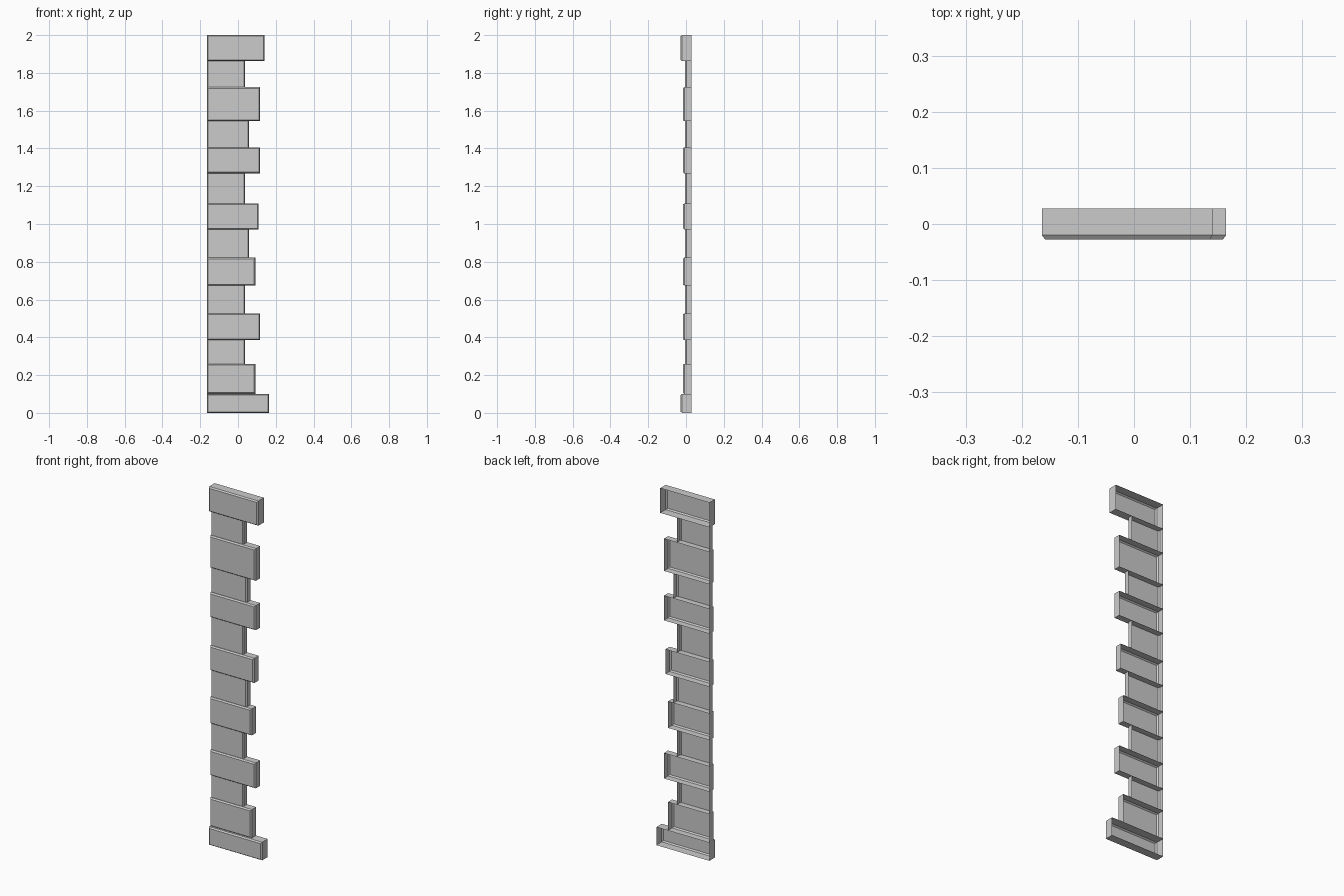
import bpy, bmesh

if "Cube" in bpy.data.objects:
    bpy.data.objects.remove(bpy.data.objects["Cube"])

LEFT, BACK = -0.164, 0.028
BEVEL, BEVEL_Y = 0.006, 0.008


def stone(name, z0, z1, right, front, capped=True):
    """Open-backed stone shell with a chamfered face; uncapped ones butt against neighbours."""
    def ring(y, inset):
        iz = inset if capped else 0
        x0, x1, a, b = LEFT + inset, right - inset, z0 + iz, z1 - iz
        return [bm.verts.new(p) for p in ((x0, y, a), (x1, y, a), (x1, y, b), (x0, y, b))]

    bm = bmesh.new()
    rings = [ring(BACK, 0), ring(front + BEVEL_Y, 0), ring(front, BEVEL)]
    for r, s in zip(rings, rings[1:]):
        for i in range(4) if capped else (1, 3):
            j = (i + 1) % 4
            bm.faces.new((r[i], r[j], s[j], s[i]))
    bm.faces.new(rings[-1])
    mesh = bpy.data.meshes.new(name)
    bm.to_mesh(mesh)
    bm.free()
    bpy.context.collection.objects.link(bpy.data.objects.new(name, mesh))


# Base and top stones stand furthest forward
stone("base_stone", 0.0, 0.101, 0.164, -0.028)
stone("top_stone", 1.862, 2.0, 0.14, -0.028)

# Long corner stones: bottom, top, right edge
long_stones = [(0.101, 0.26, 0.092), (0.385, 0.527, 0.117), (0.674, 0.822, 0.092),
               (0.971, 1.109, 0.108), (1.268, 1.406, 0.117), (1.544, 1.724, 0.117)]
for n, (a, b, r) in enumerate(long_stones, 1):
    stone(f"long_stone_{n}", a, b, r, -0.017)

# Short recessed stones fill the gaps between the long ones
tops = [s[1] for s in long_stones]
bottoms = [s[0] for s in long_stones[1:]] + [1.862]
rights = [0.037, 0.037, 0.058, 0.037, 0.058, 0.037]
for n, (a, b, r) in enumerate(zip(tops, bottoms, rights), 1):
    stone(f"short_stone_{n}", a, b, r, -0.006, capped=False)
